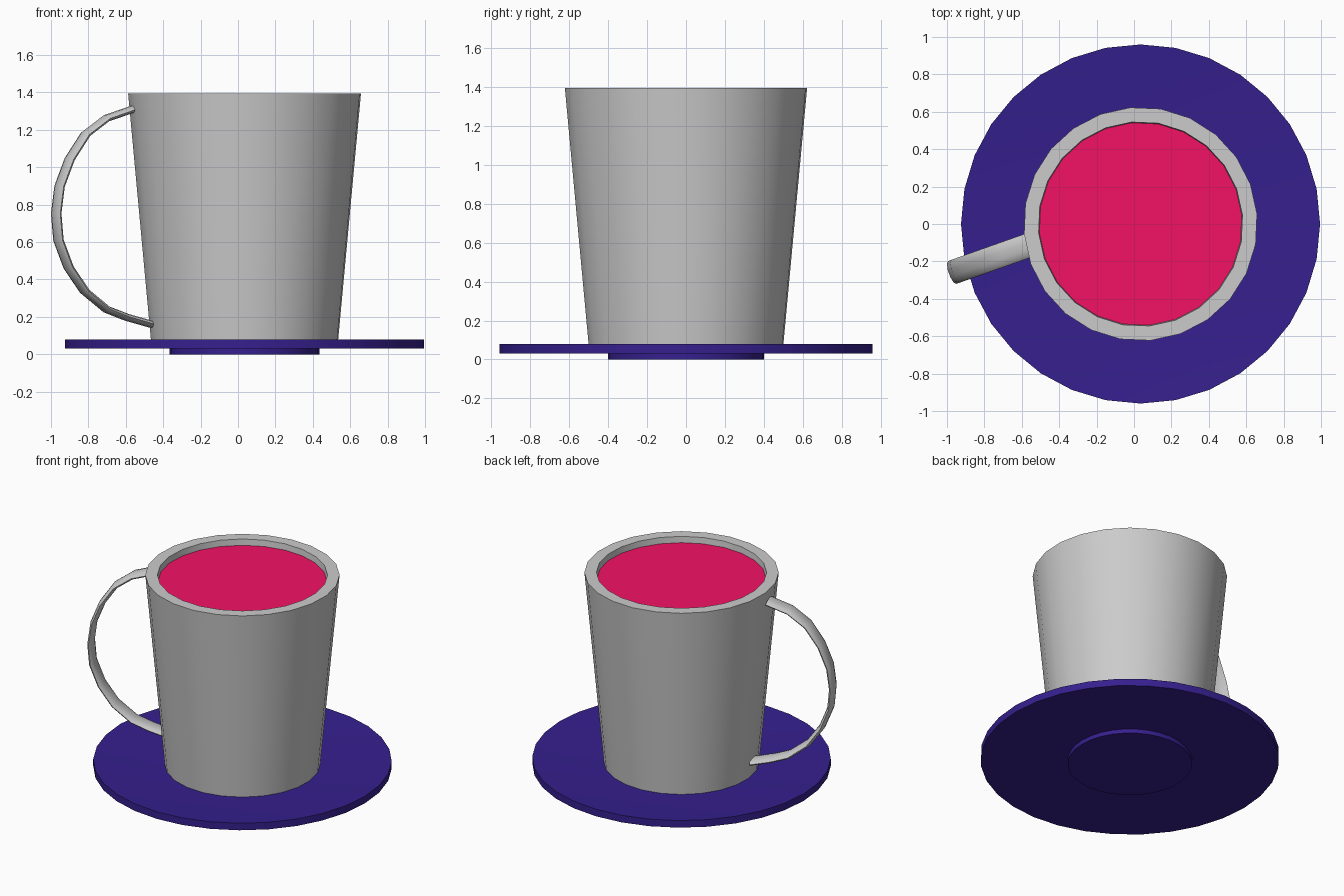
import bpy, bmesh
from math import cos, sin, pi, radians
from mathutils import Vector

if "Cube" in bpy.data.objects:
    bpy.data.objects.remove(bpy.data.objects["Cube"])

CX = 0.035  # common axis of cup and saucer


def finish(name, bm, color=None):
    bmesh.ops.recalc_face_normals(bm, faces=bm.faces)
    me = bpy.data.meshes.new(name)
    bm.to_mesh(me)
    bm.free()
    ob = bpy.data.objects.new(name, me)
    bpy.context.collection.objects.link(ob)
    if color:
        mat = bpy.data.materials.new(name + "_colour")
        mat.diffuse_color = (*color, 1)
        mat.use_nodes = True
        mat.node_tree.nodes["Principled BSDF"].inputs["Base Color"].default_value = mat.diffuse_color
        me.materials.append(mat)
    bpy.ops.object.select_all(action='DESELECT')
    ob.select_set(True)
    bpy.context.view_layer.objects.active = ob
    bpy.ops.object.shade_smooth_by_angle(angle=radians(40))
    return ob


def skin(bm, rings):
    """Join successive vertex rings and cap both ends."""
    loops = [[bm.verts.new(p) for p in r] for r in rings]
    for a, b in zip(loops, loops[1:]):
        for i in range(len(a)):
            j = (i + 1) % len(a)
            bm.faces.new((a[i], a[j], b[j], b[i]))
    bm.faces.new(loops[0])
    if len(loops) > 1:
        bm.faces.new(loops[-1])


def turned(name, profile, sides, turn=0.0, color=None):
    """Revolve (radius, z) points around the shared axis."""
    bm = bmesh.new()
    angles = [radians(turn) + 2 * pi * i / sides for i in range(sides)]
    skin(bm, [[(CX + r * cos(a), r * sin(a), z) for a in angles] for r, z in profile])
    return finish(name, bm, color)


# Saucer: solid foot, flat underside, slightly dished top
turned("saucer", [(0.40, 0), (0.40, 0.03), (0.96, 0.03), (0.96, 0.08), (0.40, 0.045)],
       32, color=(0.036, 0.014, 0.27))

# Cup: tapered thick-walled shell
turned("cup", [(0.50, 0.05), (0.625, 1.395), (0.547, 1.395), (0.43, 0.13)], 24, 20)

# Drink: flat disc just below the rim
turned("drink", [(0.544, 1.352)], 24, 20, (0.9, 0.006, 0.13))

# Handle: flat oval section swept along an arc, given as (x, z) seen from the front
path = [(-.564, 1.31), (-.703, 1.262), (-.815, 1.176), (-.90, 1.043), (-.954, .898),
        (-.972, .754), (-.96, .61), (-.906, .465), (-.82, .337), (-.703, .24),
        (-.596, .198), (-.463, .16)]
slope = radians(19.5)
pts = [Vector((x, -0.26 + (x + 0.975) * sin(slope) / cos(slope), z)) for x, z in path]
side = Vector((-sin(slope), cos(slope), 0))
rings = []
for i, p in enumerate(pts):
    tangent = (pts[min(i + 1, len(pts) - 1)] - pts[max(i - 1, 0)]).normalized()
    out = tangent.cross(side)
    rings.append([p + side * 0.065 * cos(a) + out * 0.019 * sin(a)
                  for a in (2 * pi * k / 10 for k in range(10))])
bm = bmesh.new()
skin(bm, rings)
finish("handle", bm)
